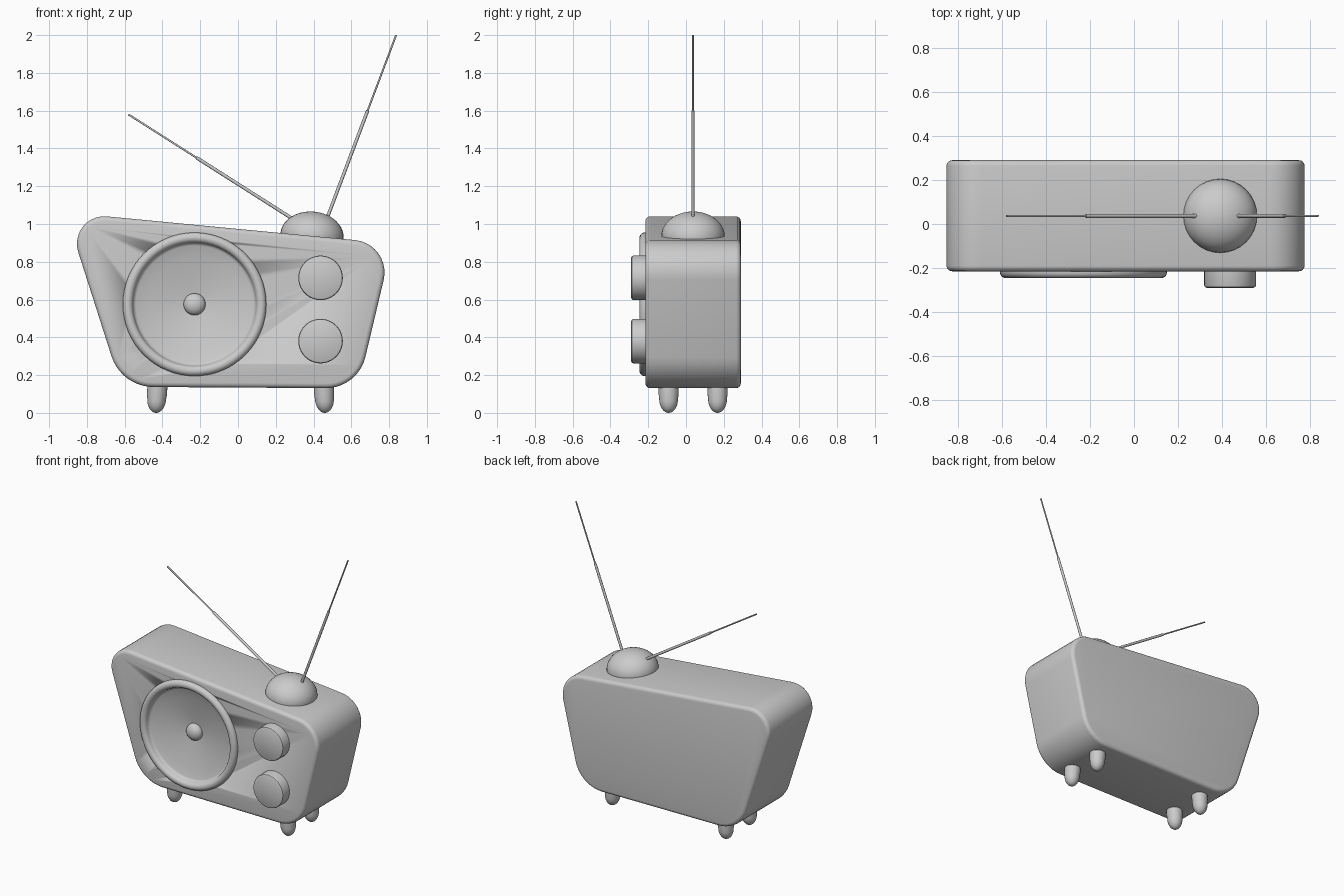
import bpy, bmesh, math
from mathutils import Vector, Matrix

old = bpy.data.objects.get("Cube")
if old:
    bpy.data.objects.remove(old, do_unlink=True)

grey = bpy.data.materials.new("plain_grey")
grey.use_nodes = True
GREY = (0.6, 0.6, 0.6, 1)
grey.diffuse_color = GREY
grey.node_tree.nodes["Principled BSDF"].inputs["Base Color"].default_value = GREY


def make(name, bm, angle=35):
    """Turn a bmesh into a smooth-shaded grey object."""
    bmesh.ops.recalc_face_normals(bm, faces=bm.faces)
    mesh = bpy.data.meshes.new(name)
    bm.to_mesh(mesh)
    bm.free()
    ob = bpy.data.objects.new(name, mesh)
    bpy.context.collection.objects.link(ob)
    mesh.materials.append(grey)
    bpy.ops.object.select_all(action="DESELECT")
    ob.select_set(True)
    bpy.context.view_layer.objects.active = ob
    bpy.ops.object.shade_smooth_by_angle(angle=math.radians(angle))
    return ob


def lathe(name, profile, origin, axis, steps=32, angle=35):
    """Revolve (radius, height) points around an axis through origin."""
    bm = bmesh.new()
    verts = [bm.verts.new((r, 0, h)) for r, h in profile]
    edges = [bm.edges.new(pair) for pair in zip(verts, verts[1:])]
    bmesh.ops.spin(bm, geom=verts + edges, cent=(0, 0, 0), axis=(0, 0, 1),
                   angle=math.tau, steps=steps)
    bmesh.ops.remove_doubles(bm, verts=bm.verts, dist=0.0005)
    turn = Vector(axis).to_track_quat("Z", "Y").to_matrix().to_4x4()
    bm.transform(Matrix.Translation(origin) @ turn)
    return make(name, bm, angle)


def fillet(corners, segments=10):
    """Round each (x, z, tangent length) corner of a polygon."""
    points = []
    for i, (x, z, t) in enumerate(corners):
        c = Vector((x, z))
        before = Vector(corners[i - 1][:2]) - c
        after = Vector(corners[(i + 1) % len(corners)][:2]) - c
        before.normalize()
        after.normalize()
        half = before.angle(after) / 2
        centre = c + (before + after).normalized() * t / math.cos(half)
        a, b = c + before * t - centre, c + after * t - centre
        sweep = a.angle(b)
        for k in range(segments + 1):
            f = k / segments
            points.append(centre + (a * math.sin((1 - f) * sweep)
                                    + b * math.sin(f * sweep)) / math.sin(sweep))
    return points


FRONT, BACK = -0.215, 0.29

# Cabinet: lopsided rounded outline, extruded, with softened front and back rims
outline = fillet([(-0.913, 1.061, 0.22), (0.817, 0.896, 0.198),
                  (0.635, 0.13, 0.17), (-0.618, 0.138, 0.17)])
bm = bmesh.new()
face = bm.faces.new([bm.verts.new((p.x, FRONT, p.y)) for p in outline])
ext = bmesh.ops.extrude_face_region(bm, geom=[face], use_keep_orig=True)
bmesh.ops.translate(bm, vec=(0, BACK - FRONT, 0),
                    verts=[v for v in ext["geom"] if isinstance(v, bmesh.types.BMVert)])
bmesh.ops.recalc_face_normals(bm, faces=bm.faces)
rims = [e for e in bm.edges if abs(e.verts[0].co.y - e.verts[1].co.y) < 0.001]
bmesh.ops.bevel(bm, geom=rims, offset=0.025, segments=4, profile=0.5, affect="EDGES")
cabinet = make("cabinet", bm)

# Round opening for the speaker
SPEAKER = (-0.23, FRONT, 0.575)
cutter = lathe("speaker_cutter", [(0, -0.1), (0.345, -0.1), (0.345, 0.1), (0, 0.1)],
               SPEAKER, (0, -1, 0), 64)
cutter.hide_render = True
cutter.hide_viewport = True
cut = cabinet.modifiers.new("speaker_opening", "BOOLEAN")
cut.operation = "DIFFERENCE"
cut.solver = "EXACT"
cut.object = cutter

# Speaker: rolled rim, concave cone and centre cap
rim = [(0.353 + 0.027 * math.cos(a), 0.004 + 0.027 * math.sin(a))
       for a in (math.pi * k / 10 for k in range(11))]
cone = [(0.32, -0.008), (0.31, -0.012), (0.25, -0.027), (0.18, -0.042),
        (0.11, -0.055), (0.058, -0.062)]
cap = [(0.058 * math.cos(a), -0.055 + 0.04 * math.sin(a))
       for a in (math.pi / 2 * k / 6 for k in range(7))]
lathe("speaker", [(0.38, -0.01)] + rim + cone + cap, SPEAKER, (0, -1, 0), 64, 50)

# Control knobs
for name, z in (("upper_knob", 0.715), ("lower_knob", 0.38)):
    lathe(name, [(0.118, -0.02), (0.118, 0.063), (0.115, 0.071),
                 (0.107, 0.075), (0, 0.075)], (0.437, FRONT, z), (0, -1, 0), 40)

# Antenna base: flattened dome on the sloping top
dome = [(0.168 * math.cos(a), 0.13 * math.sin(a))
        for a in (math.pi / 2 * k / 10 for k in range(-2, 11))]
lathe("antenna_base", dome, (0.392, 0.037, 0.936), (0.095, 0, 1), 32)

# Two-section telescopic antennas
for name, start, end in (("right_antenna", (0.32, 1.008), (-0.58, 1.58)),
                         ("left_antenna", (0.46, 1.0), (0.837, 2.0))):
    a, b = (Vector((x, 0.037, z)) for x, z in (start, end))
    n = (b - a).length
    lathe(name, [(0, 0), (0.009, 0), (0.009, n * 0.6), (0.005, n * 0.6 + 0.002),
                 (0.005, n), (0, n)], a, b - a, 12)

# Splayed peg feet with rounded tips
foot = [(0.053, 0.17), (0.053, 0.1)] + [
    (0.05 * math.cos(a), 0.075 - 0.075 * math.sin(a))
    for a in (math.pi / 2 * k / 8 for k in range(9))]
for side, x, lean in (("right", -0.435, 0.06), ("left", 0.462, -0.06)):
    for end, y in (("front", -0.092), ("back", 0.167)):
        lathe(f"{end}_{side}_foot", foot, (x, y, 0), (lean, 0, 1), 24)
